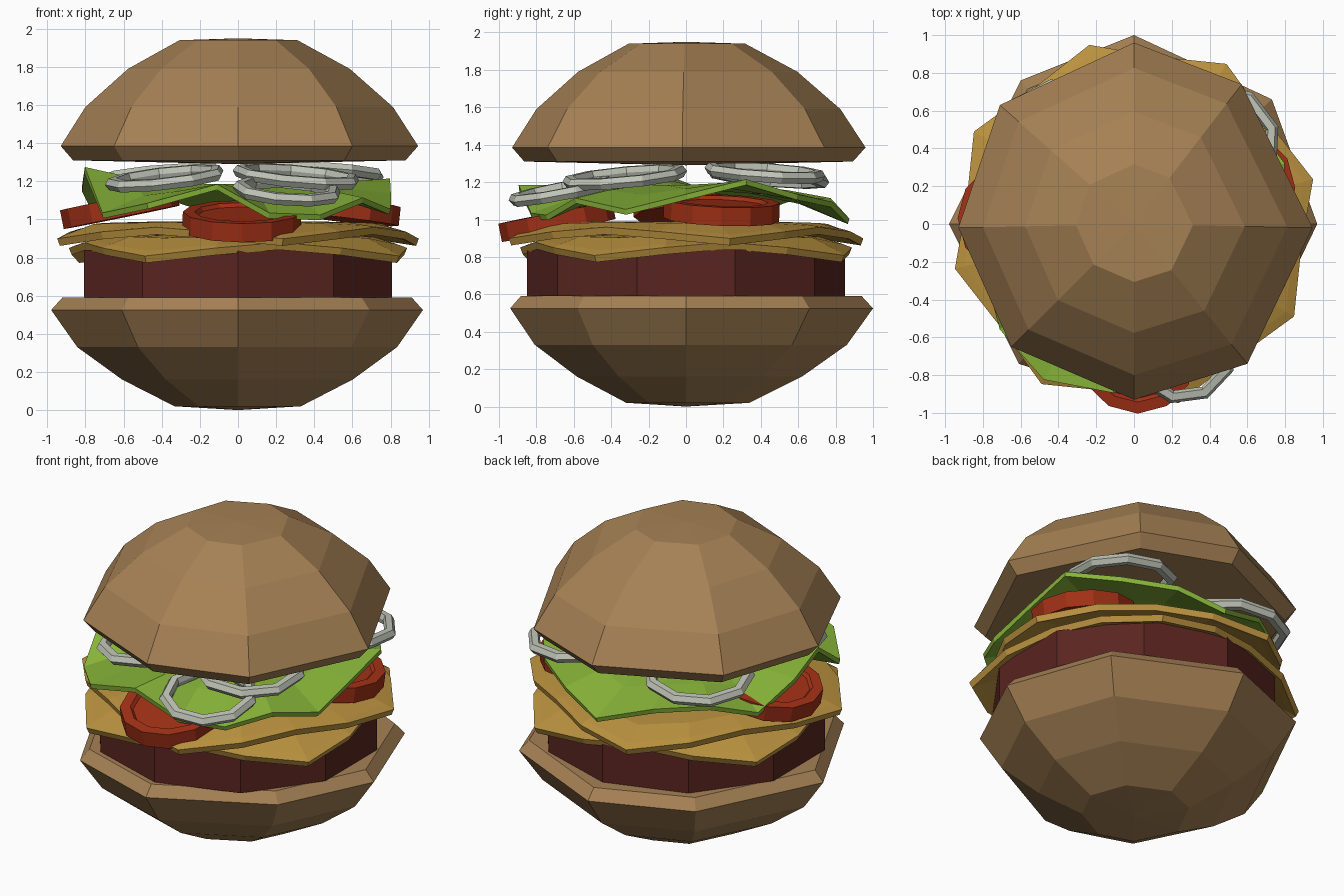
import bpy, bmesh, math
from mathutils import Matrix, Vector

if "Cube" in bpy.data.objects:
    bpy.data.objects.remove(bpy.data.objects["Cube"])


def material(name, rgb):
    m = bpy.data.materials.new(name)
    m.diffuse_color = (*rgb, 1)
    m.use_nodes = True
    m.node_tree.nodes["Principled BSDF"].inputs["Base Color"].default_value = m.diffuse_color
    return m


BUN = material("bread", (0.38, 0.22, 0.09))
MEAT = material("meat", (0.10, 0.018, 0.014))
CHEESE = material("cheese", (0.50, 0.29, 0.05))
RED = material("tomato", (0.36, 0.03, 0.008))
GREEN = material("lettuce", (0.24, 0.45, 0.04))
WHITE = material("onion", (0.52, 0.55, 0.47))


def finish(bm, name, mat, thickness=0):
    bmesh.ops.recalc_face_normals(bm, faces=bm.faces)
    me = bpy.data.meshes.new(name)
    bm.to_mesh(me)
    bm.free()
    me.materials.append(mat)
    ob = bpy.data.objects.new(name, me)
    bpy.context.collection.objects.link(ob)
    if thickness:
        mod = ob.modifiers.new("thickness", "SOLIDIFY")
        mod.thickness, mod.offset = thickness, 0
    return ob


def skin(bm, rings, low=None, high=None):
    """Bridge rings of points; close ends with a fan when a centre is given."""
    rows = [[bm.verts.new(p) for p in ring] for ring in rings]
    n = len(rows[0])
    for a, b in zip(rows, rows[1:]):
        for i in range(n):
            j = (i + 1) % n
            bm.faces.new((a[i], a[j], b[j], b[i]))
    for row, centre in ((rows[0], low), (rows[-1], high)):
        if centre is not None:
            c = bm.verts.new(centre)
            for i in range(n):
                bm.faces.new((row[i], row[(i + 1) % n], c))


def loft(name, mat, outline, profile, low, high):
    """Scale one outline along a (scale, z) profile."""
    bm = bmesh.new()
    rings = [[(x * s, y * s, z) for x, y in outline] for s, z in profile]
    skin(bm, rings, (0, 0, low), (0, 0, high))
    return finish(bm, name, mat)


def polygon(n, r, turn=0):
    return [(r * math.cos(turn + i * math.tau / n), r * math.sin(turn + i * math.tau / n))
            for i in range(n)]


def place(ob, x, y, z, lean):
    """Move into place, leaning down on the outer side."""
    axis = Vector((-y, x, 0)).normalized()
    ob.matrix_world = Matrix.Translation((x, y, z)) @ Matrix.Rotation(lean, 4, axis)


# Buns: eight slightly uneven sides
loft("bottom_bun", BUN,
     [(.97, 0), (.73, .66), (0, 1), (-.60, .76), (-.98, 0), (-.61, -.74), (0, -.94), (.69, -.58)],
     [(.34, .02), (.62, .16), (.86, .33), (1, .525), (.94, .59)], 0, .59)
loft("top_bun", BUN,
     [(.945, -.02), (.57, .74), (0, .96), (-.71, .63), (-.93, -.02), (-.65, -.65), (0, -.93), (.6, -.74)],
     [(.93, 1.31), (1, 1.385), (.86, 1.59), (.62, 1.79), (.33, 1.94)], 1.29, 1.95)

# Patty
loft("patty", MEAT, polygon(10, .85, math.pi / 2), [(1, .59), (1, .84)], .59, .84)


# Cheese slices: rounded squares with drooping corners
def cheese(name, z, turn, side_drop, corner_drop):
    bm = bmesh.new()
    rings = []
    for s, d in ((.45, 0), (.8, .15), (.95, .75), (1, 1)):
        ring = []
        for i in range(16):
            a = i * math.tau / 16
            corner = (.5 + .5 * math.cos(4 * a)) ** 1.3
            r = s * (.83 + .14 * corner)
            drop = d * (side_drop + (corner_drop - side_drop) * corner)
            ring.append((r * math.cos(a + turn), r * math.sin(a + turn), z - drop))
        rings.append(ring)
    skin(bm, rings, low=(0, 0, z))
    finish(bm, name, CHEESE, .04)


cheese("lower_cheese", .90, math.radians(-30), .04, .11)
cheese("upper_cheese", .97, math.radians(14), .03, .09)

# Tomato slices with a sunken middle
for i, (x, y, z, lean) in enumerate([(.02, -.69, .99, .2), (.54, .19, 1.05, .12), (-.62, .03, 1.06, .2)]):
    t = loft(f"tomato_slice_{i + 1}", RED, polygon(12, .31, math.pi / 2),
             [(1, -.05), (1, .05), (.8, .05), (.75, .03)], -.05, .03)
    place(t, x, y, z, lean)

# Lettuce: wavy rim given as angle, radius, height
rim = [(0, .80, 1.12), (22, .86, 1.20), (45, .84, 1.12), (68, .84, 1.08), (88, .87, .99),
       (112, .83, 1.10), (135, .82, 1.12), (155, .84, 1.04), (176, .82, 1.16), (194, .83, 1.26),
       (218, .90, 1.02), (240, .95, 1.07), (263, .90, 1.17), (281, .84, 1.02), (300, .86, 1.01),
       (318, .88, 1.10), (338, .86, 1.04)]
bm = bmesh.new()
rings = []
for s, k in ((.35, 0), (.7, .4), (1, 1)):
    rings.append([(s * r * math.cos(math.radians(a)), s * r * math.sin(math.radians(a)),
                   1.17 + k * (z - 1.17)) for a, r, z in rim])
skin(bm, rings, low=(0, 0, 1.17))
finish(bm, "lettuce", GREEN, .03)

# Onion rings
for i, (x, y, z, lean, r) in enumerate([(-.38, -.35, 1.215, .15, .29), (.31, -.33, 1.225, .13, .31),
                                        (.26, -.67, 1.15, .2, .26), (.45, .42, 1.25, .1, .30),
                                        (-.40, .44, 1.23, .12, .30)]):
    bm = bmesh.new()
    skin(bm, [[(px, py, h) for px, py in polygon(9, r + d, .3)]
              for d, h in ((.01, -.03), (.03, 0), (.01, .03), (-.03, .03), (-.04, 0), (-.03, -.03), (.01, -.03))])
    bmesh.ops.remove_doubles(bm, verts=bm.verts, dist=1e-4)
    place(finish(bm, f"onion_ring_{i + 1}", WHITE), x, y, z, lean)
